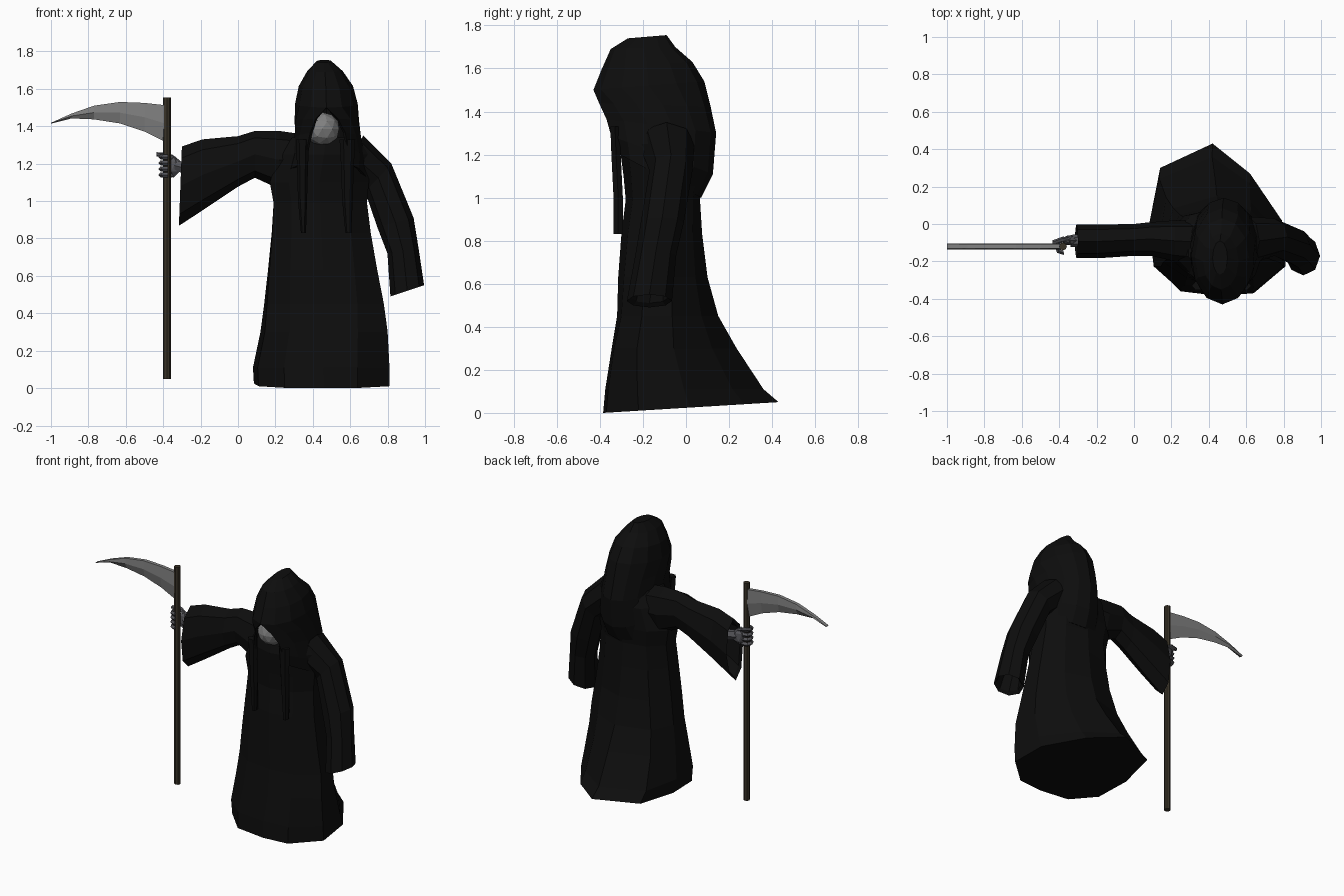
import bpy, bmesh
from math import sin, cos, pi
from mathutils import Vector as V

if "Cube" in bpy.data.objects:
    bpy.data.objects.remove(bpy.data.objects["Cube"])


def material(name, c):
    m = bpy.data.materials.new(name)
    m.diffuse_color = (*c, 1)
    m.use_nodes = True
    m.node_tree.nodes["Principled BSDF"].inputs["Base Color"].default_value = m.diffuse_color
    return m


BLACK = material("black_cloth", (0.004, 0.004, 0.004))
WOOD = material("dark_wood", (0.04, 0.032, 0.02))
STEEL = material("steel", (0.22, 0.22, 0.22))
BONE = material("grey_skin", (0.09, 0.09, 0.1))


def finish(name, bm, mat):
    bmesh.ops.recalc_face_normals(bm, faces=bm.faces[:])
    me = bpy.data.meshes.new(name)
    bm.to_mesh(me)
    bm.free()
    me.materials.append(mat)
    ob = bpy.data.objects.new(name, me)
    bpy.context.collection.objects.link(ob)
    return ob


def loft(name, rings, mat, closed=True, cap0=True, cap1=True):
    bm = bmesh.new()
    rows = [[bm.verts.new(p) for p in r] for r in rings]
    n = len(rows[0])
    for a, b in zip(rows, rows[1:]):
        for i in range(n if closed else n - 1):
            j = (i + 1) % n
            bm.faces.new((a[i], a[j], b[j], b[i]))
    if cap0:
        bm.faces.new(rows[0])
    if cap1:
        bm.faces.new(rows[-1])
    bmesh.ops.remove_doubles(bm, verts=bm.verts[:], dist=0.0005)
    return finish(name, bm, mat)


def ring(c, u, v, n=8):
    c, u, v = V(c), V(u), V(v)
    return [c + u * cos(2 * pi * i / n) + v * sin(2 * pi * i / n) for i in range(n)]


def ball(name, loc, size, mat, sub=2):
    bm = bmesh.new()
    bmesh.ops.create_icosphere(bm, subdivisions=sub, radius=1)
    for v in bm.verts:
        v.co = V(loc) + V(a * b for a, b in zip(v.co, size))
    return finish(name, bm, mat)


# Robe: angular hem with trailing back point, blending into a rounder waist
hem = [(.46, -.385), (.64, -.37), (.81, -.22), (.79, .02), (.62, .27),
       (.42, .43), (.14, .30), (.085, .02), (.11, -.22), (.25, -.36)]
unit = [((x - .4475) / .3625, (y - .0225) / .4075) for x, y in hem]
rings = []
for z, x0, x1, y0, y1, b in [
        (0, .085, .81, -.385, .43, 1), (.11, .08, .81, -.375, .36, 1),
        (.30, .12, .80, -.345, .235, 1), (.45, .14, .78, -.32, .15, .7),
        (.63, .16, .745, -.315, .10, .4), (.83, .18, .71, -.30, .075, .2),
        (.99, .19, .69, -.28, .065, 0), (1.10, .17, .70, -.29, .08, 0),
        (1.25, .22, .70, -.31, .09, 0), (1.34, .29, .65, -.29, .05, 0)]:
    row = []
    for i, (hx, hy) in enumerate(unit):
        a = 2 * pi * i / 10
        x = hx * b + sin(a) * 1.05 * (1 - b)
        y = hy * b - cos(a) * (1 - b)
        tilt = .025 * (1 + y) if z == 0 else 0
        row.append(((x0 + x1) / 2 + x * (x1 - x0) / 2,
                    (y0 + y1) / 2 + y * (y1 - y0) / 2, z + tilt))
    rings.append(row)
loft("robe", rings, BLACK)

# Hood: rows open at the front below the brow; g is the half angle of the gap
rings = []
for zf, zb, x0, x1, y0, y1, g in [
        (1.22, 1.00, .24, .69, -.345, .07, .5), (1.30, 1.11, .27, .685, -.385, .125, .55),
        (1.37, 1.30, .30, .66, -.41, .14, .55), (1.44, 1.42, .30, .65, -.42, .115, .35),
        (1.50, 1.54, .305, .64, -.43, .085, 0), (1.60, 1.63, .325, .615, -.39, .03, 0),
        (1.69, 1.70, .37, .56, -.35, -.05, 0), (1.74, 1.755, .42, .50, -.27, -.09, 0)]:
    row = []
    for i in range(13):
        a = g + (2 * pi - 2 * g) * i / 12
        t = (1 - cos(a)) / 2
        row.append(((x0 + x1) / 2 + sin(a) * (x1 - x0) / 2,
                    y0 + (y1 - y0) * t, zf + (zb - zf) * t))
    rings.append(row)
hood = loft("hood", rings, BLACK, closed=False, cap0=False)
solid = hood.modifiers.new("thickness", "SOLIDIFY")
solid.thickness = .015
solid.offset = -1

# Face inside the hood
ball("face", (.45, -.27, 1.385), (.095, .09, .09), STEEL)

# Hanging strips below the hood opening
for side, x, w in (("left", .345, .03), ("right", .585, .035)):
    loft("hood_strip_" + side,
         [ring((x + dx, y, z), (w * k, 0, 0), (0, .025, 0), 6) for dx, y, z, k in
          ((0, -.33, 1.33, 1.2), (0, -.325, 1.2, 1), (0, -.315, 1.0, .8), (.005, -.315, .83, .45))],
         BLACK)

# Raised arm sleeve, widening to a hanging cuff with a recessed mouth
loft("raised_sleeve",
     [ring((x, y, z), (0, hy, 0), (dx, 0, hz)) for x, y, z, hy, hz, dx in (
         (.40, -.10, 1.22, .12, .13, 0), (.22, -.09, 1.22, .11, .155, 0),
         (.09, -.08, 1.25, .09, .125, 0), (0, -.085, 1.212, .085, .135, 0),
         (-.19, -.093, 1.14, .09, .19, 0), (-.308, -.093, 1.08, .09, .212, .008),
         (-.295, -.093, 1.08, .075, .19, .008), (-.16, -.093, 1.14, .06, .14, 0))],
     BLACK)

# Lowered arm sleeve
loft("lowered_sleeve",
     [ring((x, y, z), (ux, 0, uz), (0, hy, 0)) for x, y, z, ux, uz, hy in (
         (.61, -.09, 1.25, .06, .10, .13), (.75, -.07, 1.125, .07, .075, .10),
         (.842, -.11, .885, .097, .025, .10), (.882, -.14, .735, .083, .015, .095),
         (.905, -.17, .52, .09, .03, .105), (.905, -.17, .535, .075, .025, .088),
         (.885, -.145, .68, .06, .015, .07))],
     BLACK)

# Scythe pole
loft("pole", [ring((-.38, -.12, z), (.021, 0, 0), (0, .021, 0)) for z in (.05, 1.555)], WOOD)

# Scythe blade: tapered slab along x
blade = [(-.385, 1.315, 1.512), (-.50, 1.372, 1.525), (-.63, 1.415, 1.53),
         (-.77, 1.437, 1.51), (-.89, 1.442, 1.468), (-.999, 1.414, 1.419)]
loft("blade", [[(x, -.12, lo), (x, -.105, lo + (hi - lo) * .5), (x, -.108, hi),
                (x, -.132, hi), (x, -.135, lo + (hi - lo) * .5)] for x, lo, hi in blade], STEEL)

# Hand: wrist, palm and fingers curled around the pole
loft("wrist", [ring((x, -.09, z), (0, r, 0), (0, 0, r), 6) for x, z, r in
               ((-.17, 1.15, .04), (-.34, 1.19, .032))], BONE)
ball("palm", (-.345, -.088, 1.185), (.045, .03, .06), BONE, 1)
for k in range(4):
    z = 1.14 + .032 * k
    path = []
    for j in range(6):
        a = .6 + j * .85
        d = V((cos(a), sin(a), 0))
        path.append(ring(V((-.38, -.12, z)) + d * .034, d * .012, (0, 0, .014), 4))
    loft("finger_%d" % (k + 1), path, BONE)
# Thumb along the pole top
loft("thumb", [ring((x, y, z), (0, .013, 0), (0, 0, .012), 5) for x, y, z in
               ((-.33, -.09, 1.22), (-.38, -.08, 1.245), (-.435, -.10, 1.25))], BONE)
